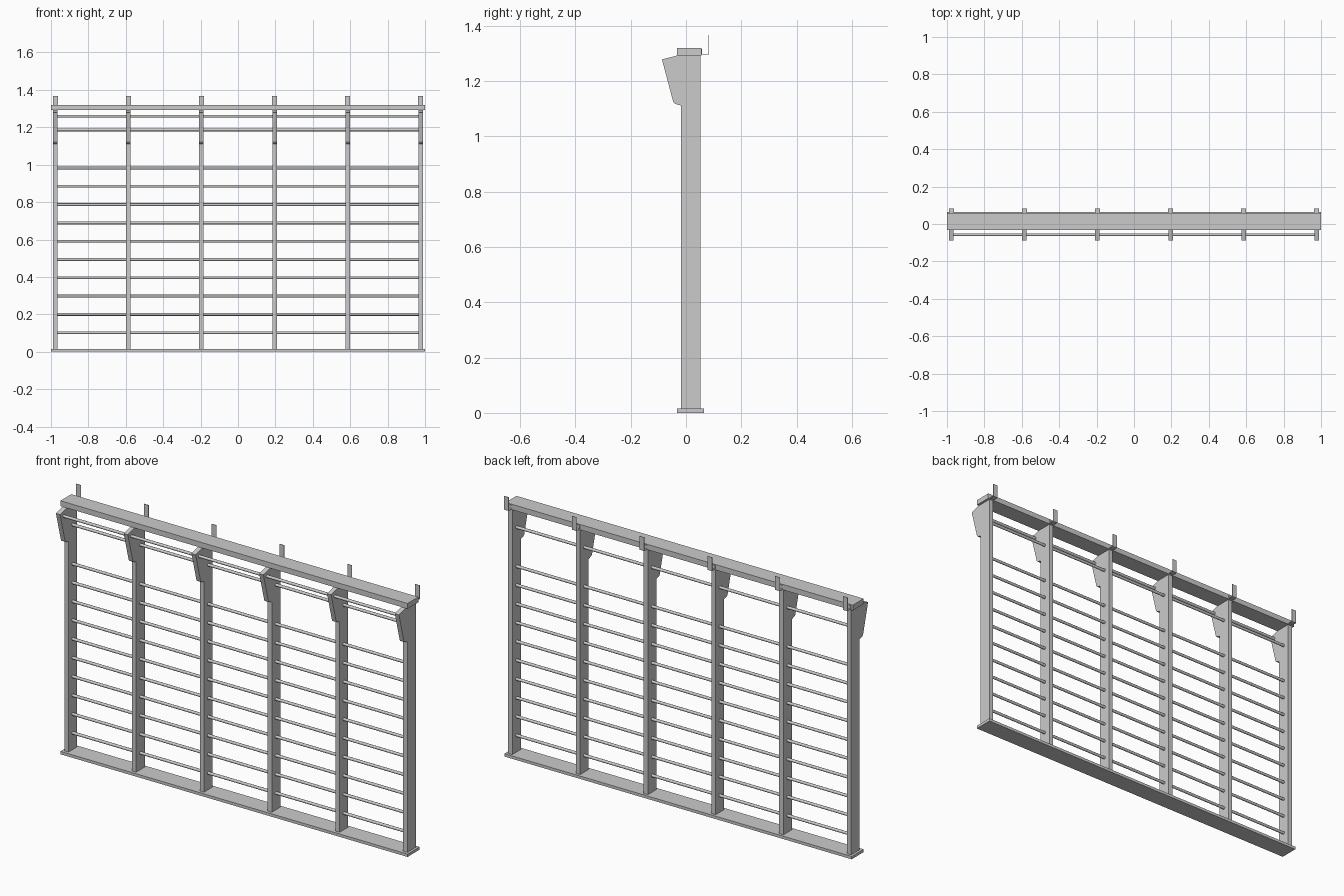
import bpy, bmesh
from math import radians
from mathutils import Matrix, Vector

if "Cube" in bpy.data.objects:
    bpy.data.objects.remove(bpy.data.objects["Cube"])


def finish(name, bm):
    bmesh.ops.recalc_face_normals(bm, faces=bm.faces)
    me = bpy.data.meshes.new(name)
    bm.to_mesh(me)
    bm.free()
    ob = bpy.data.objects.new(name, me)
    bpy.context.collection.objects.link(ob)
    return ob


def box(name, lo, hi):
    lo, hi = Vector(lo), Vector(hi)
    bm = bmesh.new()
    bmesh.ops.create_cube(bm, size=1, matrix=Matrix.Translation((lo + hi) / 2)
                          @ Matrix.Diagonal((*(hi - lo), 1)))
    return finish(name, bm)


def extruded(name, profile, x, width):
    """Extrude a closed (y, z) profile along x, centred at x."""
    bm = bmesh.new()
    face = bm.faces.new([bm.verts.new((x - width / 2, y, z)) for y, z in profile])
    ext = bmesh.ops.extrude_face_region(bm, geom=[face])
    moved = [g for g in ext["geom"] if isinstance(g, bmesh.types.BMVert)]
    bmesh.ops.translate(bm, verts=moved, vec=(width, 0, 0))
    return finish(name, bm)


def rung(name, y, z, radius=0.0075):
    bm = bmesh.new()
    bmesh.ops.create_cone(bm, cap_ends=True, segments=12, radius1=radius, radius2=radius,
                          depth=2 * POSTS[-1],
                          matrix=Matrix.Translation((0, y, z)) @ Matrix.Rotation(radians(90), 4, 'Y'))
    for f in bm.faces:
        f.smooth = len(f.verts) == 4
    ob = finish(name, bm)
    ob.data.set_sharp_from_angle(angle=radians(40))


POSTS = [-0.976 + 0.3904 * i for i in range(6)]

# base board and top rail
box("base_board", (-1, -0.033, 0), (1, 0.065, 0.015))
box("top_rail", (-1, -0.033, 1.292), (1, 0.056, 1.32))

# uprights with an overhanging bracket at the top
post_profile = [(-0.018, 0.015), (0.052, 0.015), (0.052, 1.292), (-0.033, 1.292),
                (-0.087, 1.278), (-0.046, 1.124), (-0.041, 1.118), (-0.018, 1.111)]
# thin sheet wall hook: short leg on the rail, shelf, tall leg
hook_profile = [(0.056, 1.315), (0.056, 1.296), (0.084, 1.296), (0.084, 1.367),
                (0.082, 1.367), (0.082, 1.298), (0.058, 1.298), (0.058, 1.315)]
for i, x in enumerate(POSTS):
    extruded(f"upright_{i + 1}", post_profile, x, 0.024)
    extruded(f"wall_hook_{i + 1}", hook_profile, x, 0.027)

# climbing rungs, then the two upper bars
for i in range(10):
    rung(f"rung_{i + 1}", 0.017, 0.102 + 0.0978 * i)
rung("upper_rung", 0.017, 1.186)
rung("overhang_rung", -0.057, 1.259)
